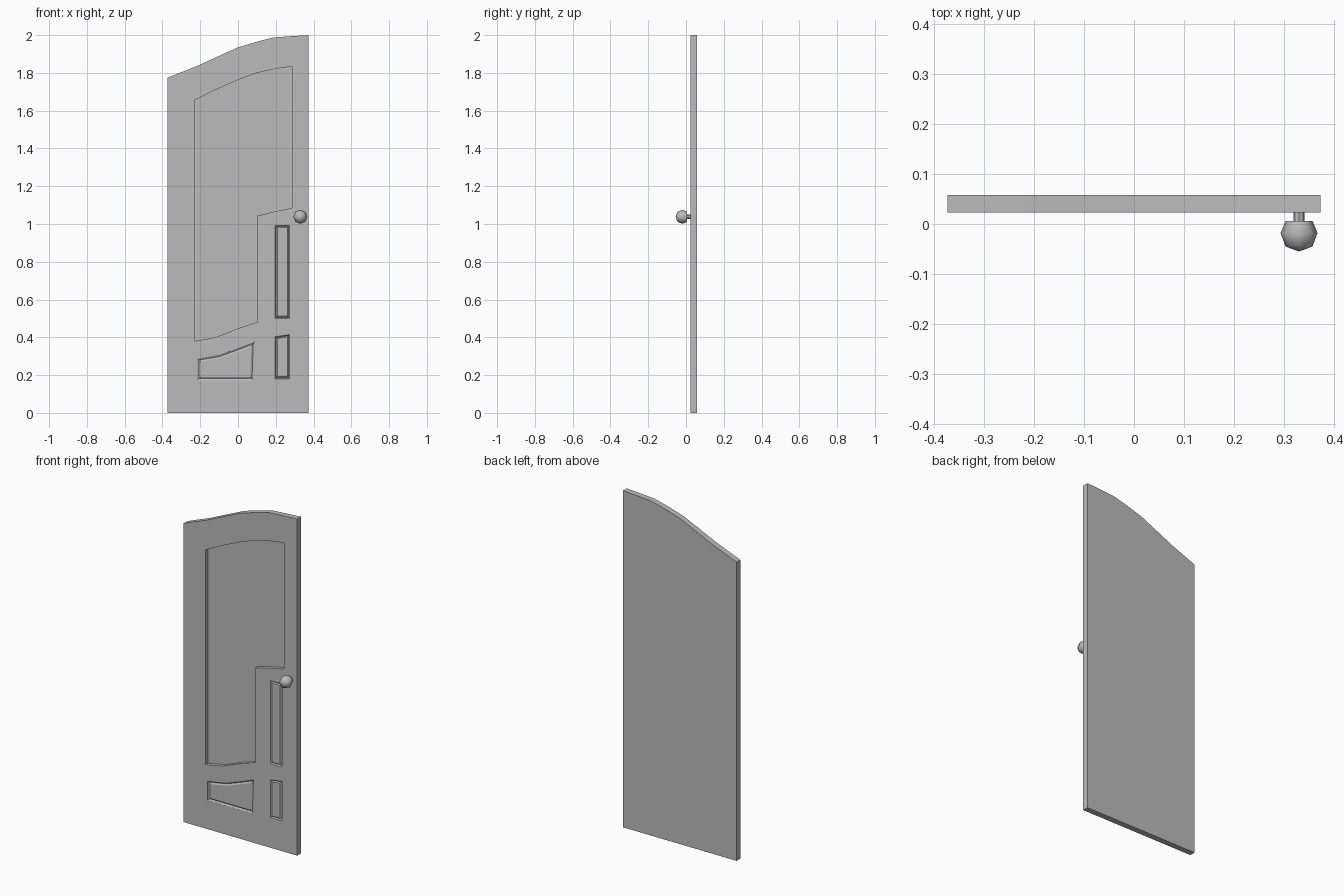
import bpy, bmesh, math
from mathutils import Vector

cube = bpy.data.objects.get("Cube")
if cube:
    bpy.data.objects.remove(cube, do_unlink=True)

FRONT, BACK = 0.023, 0.058

grey = bpy.data.materials.new("plain_grey")
grey.use_nodes = True
grey.diffuse_color = (0.5, 0.5, 0.5, 1)
grey.node_tree.nodes["Principled BSDF"].inputs["Base Color"].default_value = (0.5, 0.5, 0.5, 1)


def finish(name, bm):
    bmesh.ops.recalc_face_normals(bm, faces=bm.faces[:])
    mesh = bpy.data.meshes.new(name)
    bm.to_mesh(mesh)
    bm.free()
    mesh.materials.append(grey)
    obj = bpy.data.objects.new(name, mesh)
    bpy.context.collection.objects.link(obj)
    return obj


def prism(outline, y0, y1):
    """Extrude an x-z outline from y0 to y1; return the bmesh and its back face."""
    bm = bmesh.new()
    face = bm.faces.new([bm.verts.new((x, y0, z)) for x, z in outline])
    new = bmesh.ops.extrude_face_region(bm, geom=[face])["geom"]
    for v in new:
        if isinstance(v, bmesh.types.BMVert):
            v.co.y = y1
    back = next(f for f in new if isinstance(f, bmesh.types.BMFace))
    bmesh.ops.recalc_face_normals(bm, faces=bm.faces[:])
    return bm, back


def carve(target, cutter):
    """Cut one shape out of another and discard the cutter."""
    cutter.hide_render = True
    mod = target.modifiers.new("carve", "BOOLEAN")
    mod.operation = "DIFFERENCE"
    mod.solver = "EXACT"
    mod.object = cutter
    bpy.context.view_layer.objects.active = target
    bpy.ops.object.modifier_apply(modifier=mod.name)
    bpy.data.objects.remove(cutter, do_unlink=True)


# Door slab with its sweeping top edge
top = [(0.373, 2.0), (0.19, 1.988), (0.1, 1.965), (0, 1.935), (-0.1, 1.89),
       (-0.22, 1.835), (-0.373, 1.775)]
door = finish("door_slab", prism([(-0.373, 0), (0.373, 0)] + top, FRONT, BACK)[0])

# Large recessed pane area
pane = [(-0.23, 0.38), (-0.12, 0.4), (0, 0.447), (0.1, 0.48), (0.1, 1.043),
        (0.18, 1.063), (0.287, 1.085), (0.287, 1.835), (0.19, 1.82),
        (0.1, 1.8), (0, 1.763), (-0.12, 1.71), (-0.23, 1.655)]
carve(door, finish("pane_cutter", prism(pane, -0.01, FRONT + 0.022)[0]))

# Small panels, each outlined by a shallow V groove
panels = [
    ([(0.196, 0.5), (0.273, 0.5), (0.273, 0.993), (0.196, 0.993)], 0.006),
    ([(0.196, 0.18), (0.273, 0.18), (0.273, 0.415), (0.196, 0.403)], 0.006),
    ([(-0.215, 0.172), (0.083, 0.172), (0.09, 0.378), (0, 0.343),
      (-0.1, 0.307), (-0.215, 0.287)], 0.009),
]
for outline, width in panels:
    bm, back = prism(outline, -0.01, FRONT + 0.0005)
    bmesh.ops.inset_region(bm, faces=[back], thickness=width, depth=0.006, use_even_offset=True)
    bmesh.ops.inset_region(bm, faces=[back], thickness=width, depth=-0.006, use_even_offset=True)
    carve(door, finish("panel_cutter", bm))


def lathe(name, profile, sides):
    """Revolve (radius, y) points about the knob axis."""
    bm = bmesh.new()
    verts = [bm.verts.new((r, y, 0)) for r, y in profile]
    edges = [bm.edges.new(pair) for pair in zip(verts, verts[1:])]
    bmesh.ops.spin(bm, geom=verts + edges, cent=(0, 0, 0), axis=(0, 1, 0),
                   angle=math.tau, steps=sides)
    bmesh.ops.remove_doubles(bm, verts=bm.verts[:], dist=0.0001)
    obj = finish(name, bm)
    obj.location = Vector((0.33, 0, 1.038))
    return obj


# Knob and its stem
knob = lathe("door_knob", [(0, 0.006), (0.027, 0.006), (0.037, -0.018),
                           (0.027, -0.045), (0, -0.055)], 8)
lathe("knob_stem", [(0, 0.003), (0.011, 0.003), (0.011, 0.025), (0, 0.025)], 8)

bpy.ops.object.select_all(action="DESELECT")
knob.select_set(True)
bpy.context.view_layer.objects.active = knob
bpy.ops.object.shade_smooth_by_angle(angle=math.radians(55))
